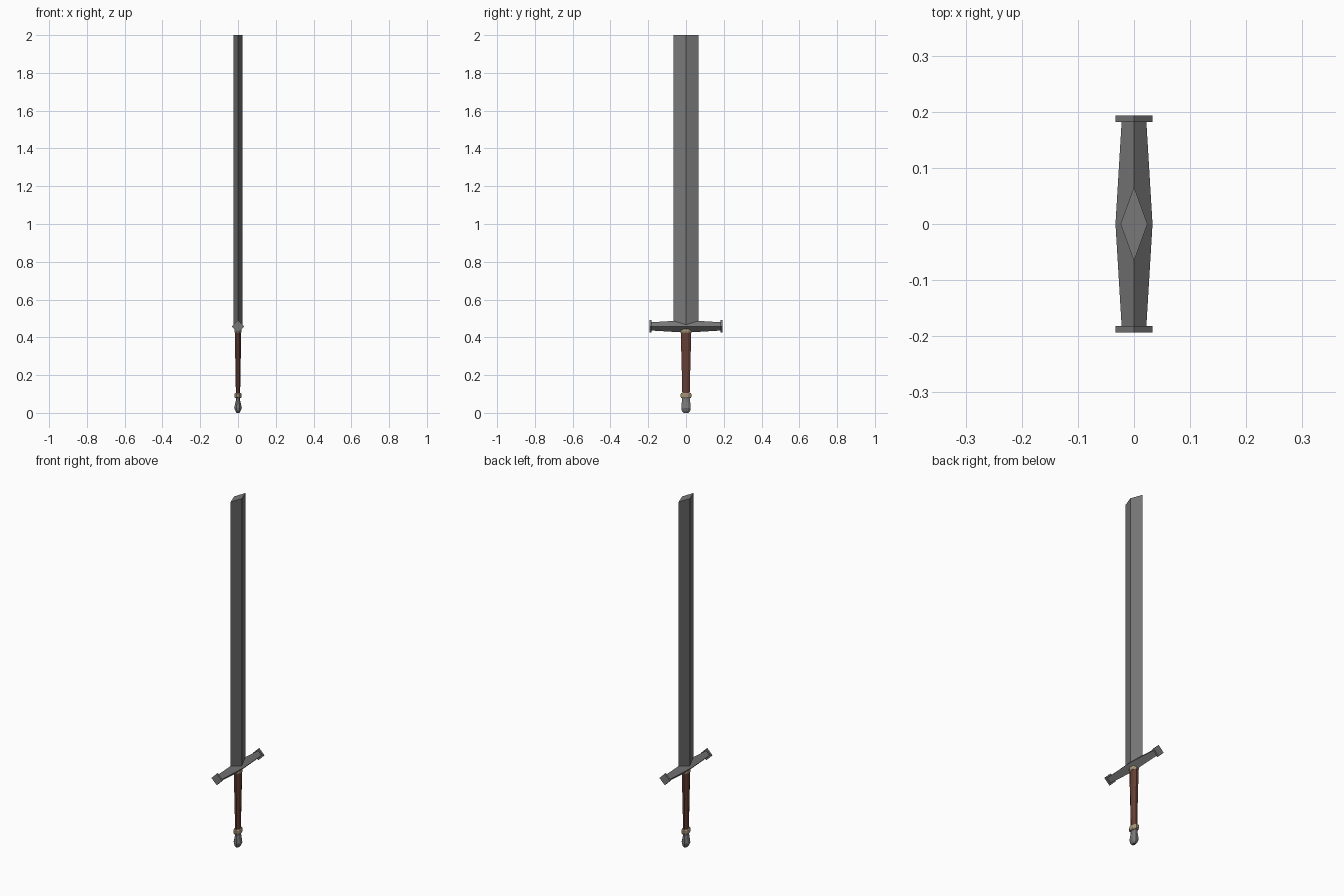
import bpy, bmesh, math

if "Cube" in bpy.data.objects:
    bpy.data.objects.remove(bpy.data.objects["Cube"])


def material(name, rgb):
    m = bpy.data.materials.new(name)
    m.diffuse_color = (*rgb, 1)
    m.use_nodes = True
    m.node_tree.nodes["Principled BSDF"].inputs["Base Color"].default_value = m.diffuse_color
    return m


steel = material("steel grey", (0.19, 0.19, 0.19))
leather = material("brown leather", (0.13, 0.05, 0.035))
brass = material("pale brass", (0.38, 0.30, 0.19))


def loft(name, rings, sides, mat, axis="z", turn=0.0, offset=0.0):
    """Skin elliptical rings (position, radius_x, radius_other) along z or y."""
    bm = bmesh.new()
    loops = []
    for p, a, b in rings:
        loop = []
        for i in range(sides):
            t = 2 * math.pi * (i + turn) / sides
            u, v = a * math.cos(t), b * math.sin(t)
            loop.append(bm.verts.new((u, v, p) if axis == "z" else (u, p, v + offset)))
        loops.append(loop)
    for lo, hi in zip(loops, loops[1:]):
        for i in range(sides):
            j = (i + 1) % sides
            bm.faces.new((lo[i], lo[j], hi[j], hi[i]))
    bm.faces.new(loops[0][::-1])
    bm.faces.new(loops[-1])
    bmesh.ops.recalc_face_normals(bm, faces=bm.faces)
    mesh = bpy.data.meshes.new(name)
    bm.to_mesh(mesh)
    bm.free()
    mesh.materials.append(mat)
    obj = bpy.data.objects.new(name, mesh)
    bpy.context.collection.objects.link(obj)
    return obj


# Diamond-section blade with a flat end
loft("blade", [(0.45, 0.024, 0.066), (2.0, 0.024, 0.066)], 4, steel)

# Crossguard, tapering to both ends, with end plates
loft("crossguard", [(-0.183, 0.022, 0.022), (0, 0.033, 0.033), (0.183, 0.022, 0.022)],
     4, steel, "y", offset=0.458)
for side, label in ((-1, "front"), (1, "back")):
    loft(label + "_guard_cap", [(side * 0.182, 0.033, 0.033), (side * 0.193, 0.033, 0.033)],
         4, steel, "y", offset=0.458)

# Tapered oval grip
loft("grip", [(0.09, 0.012, 0.021), (0.25, 0.015, 0.025), (0.35, 0.017, 0.028), (0.44, 0.017, 0.028)],
     8, leather, turn=0.5)

# Collars above and below the grip
loft("upper_collar", [(0.424, 0.018, 0.029), (0.43, 0.021, 0.032), (0.445, 0.021, 0.032), (0.45, 0.018, 0.029)],
     8, brass, turn=0.5)
loft("lower_collar", [(0.078, 0.016, 0.026), (0.084, 0.02, 0.031), (0.1, 0.02, 0.031), (0.106, 0.016, 0.026)],
     8, brass, turn=0.5)

# Flared pommel
loft("pommel", [(0.0, 0.008, 0.015), (0.01, 0.015, 0.024), (0.027, 0.022, 0.027), (0.07, 0.011, 0.023), (0.085, 0.011, 0.023)],
     8, steel, turn=0.5)
